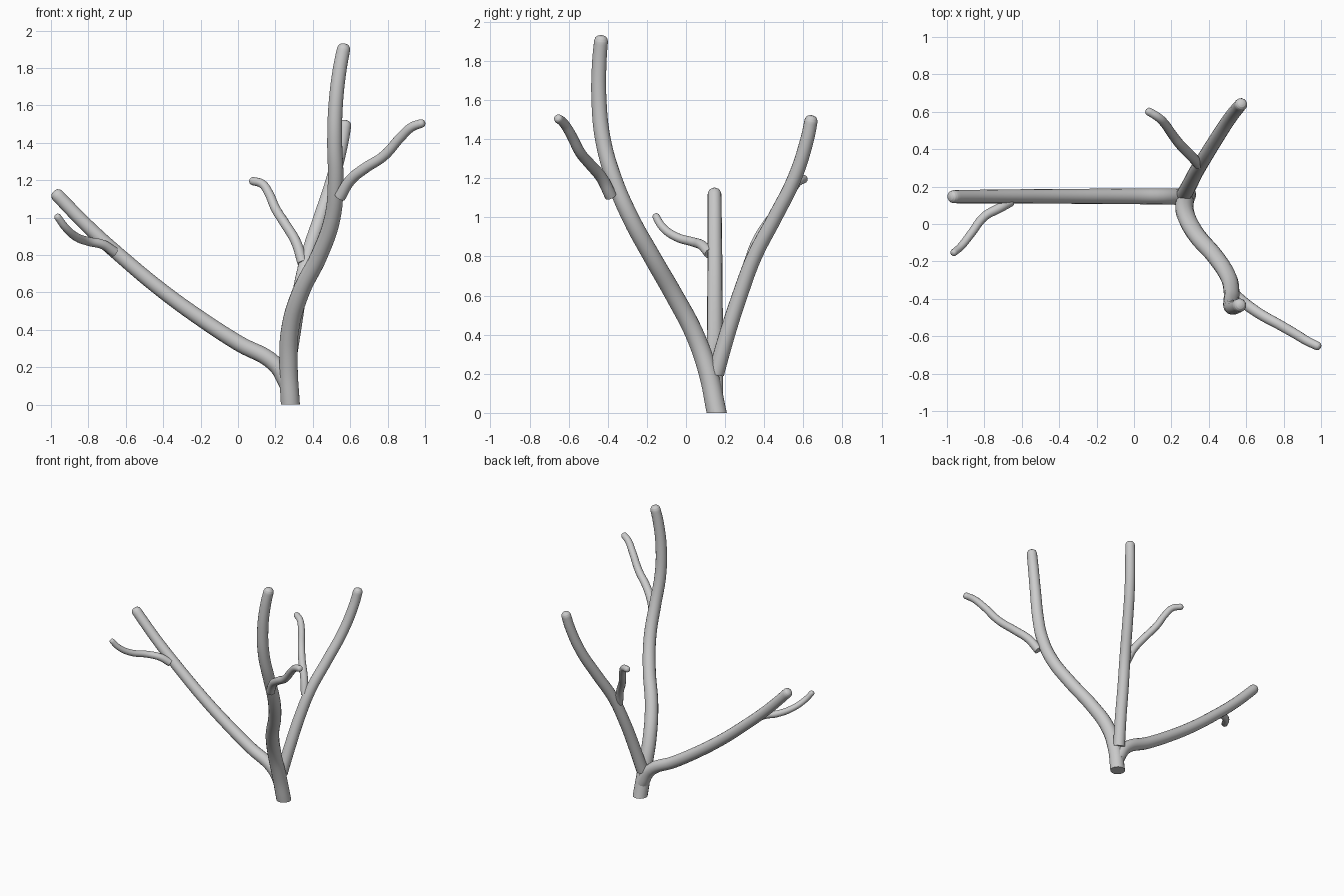
import bpy
import bmesh
from math import radians
from mathutils import Vector

cube = bpy.data.objects.get("Cube")
if cube:
    bpy.data.objects.remove(cube, do_unlink=True)

bark = bpy.data.materials.new("pale_grey_bark")
bark.use_nodes = True
colour = (0.6, 0.6, 0.6, 1)
bark.diffuse_color = colour
bark.node_tree.nodes["Principled BSDF"].inputs["Base Color"].default_value = colour


def branch(name, path, r_start, r_end, cut_base=False):
    """Tapered smooth tube along a path, with a domed tip."""
    pts = [Vector(p) for p in path]
    n = len(pts) - 1
    rings = [(p, r_start + (r_end - r_start) * i / n) for i, p in enumerate(pts[:-1])]
    tip = pts[-1]
    out = (tip - pts[-2]).normalized()
    for back, scale in ((0.8, 1), (0.4, 0.87), (0.12, 0.62), (0, 0.3)):
        rings.append((tip - out * r_end * back, r_end * scale))

    curve = bpy.data.curves.new(name, "CURVE")
    curve.dimensions = "3D"
    curve.bevel_depth = 1
    curve.bevel_resolution = 6
    curve.resolution_u = 6
    curve.use_fill_caps = True
    spline = curve.splines.new("BEZIER")
    spline.bezier_points.add(len(rings) - 1)
    for point, (co, r) in zip(spline.bezier_points, rings):
        point.co = co
        point.radius = r
        point.handle_left_type = point.handle_right_type = "AUTO"
    obj = bpy.data.objects.new(name, curve)
    bpy.context.collection.objects.link(obj)

    bpy.ops.object.select_all(action="DESELECT")
    obj.select_set(True)
    bpy.context.view_layer.objects.active = obj
    bpy.ops.object.convert(target="MESH")
    obj = bpy.context.object
    bm = bmesh.new()
    bm.from_mesh(obj.data)
    bmesh.ops.remove_doubles(bm, verts=bm.verts, dist=0.0001)
    if cut_base:
        # Level the foot with the ground
        cut = bmesh.ops.bisect_plane(bm, geom=bm.verts[:] + bm.edges[:] + bm.faces[:],
                                     plane_co=(0, 0, 0), plane_no=(0, 0, -1),
                                     clear_outer=True)
        edges = [e for e in cut["geom_cut"] if isinstance(e, bmesh.types.BMEdge)]
        bmesh.ops.holes_fill(bm, edges=edges)
    bmesh.ops.recalc_face_normals(bm, faces=bm.faces)
    bm.to_mesh(obj.data)
    bm.free()
    obj.data.materials.clear()
    obj.data.materials.append(bark)
    bpy.ops.object.shade_smooth_by_angle(angle=radians(50))


# Trunk and the two large side branches
branch("trunk", [(.285, .18, -.1), (.28, .157, 0), (.27, .115, .2), (.278, .045, .4),
                 (.335, -.06, .6), (.435, -.175, .8), (.505, -.285, 1), (.522, -.37, 1.2),
                 (.517, -.425, 1.4), (.522, -.445, 1.6), (.545, -.443, 1.8),
                 (.57, -.432, 1.93)], .053, .036, cut_base=True)
branch("right_branch", [(.27, .145, .1), (.2, .147, .215), (0, .148, .33), (-.2, .148, .46),
                        (-.4, .148, .605), (-.6, .148, .77), (-.8, .147, .95),
                        (-.985, .146, 1.14)], .045, .035)
branch("back_branch", [(.265, .153, .2), (.297, .21, .4), (.33, .275, .6), (.375, .35, .8),
                       (.44, .455, 1), (.505, .555, 1.2), (.555, .62, 1.4),
                       (.577, .645, 1.52)], .042, .034)

# Thin twigs
branch("trunk_twig", [(.545, -.385, 1.11), (.6, -.43, 1.2), (.68, -.485, 1.265),
                      (.78, -.54, 1.33), (.87, -.592, 1.43), (.93, -.628, 1.485),
                      (.997, -.66, 1.51)], .031, .023)
branch("back_twig", [(.345, .32, .76), (.31, .36, .87), (.25, .42, .97), (.2, .485, 1.05),
                     (.165, .535, 1.13), (.13, .57, 1.18), (.065, .61, 1.2)], .028, .022)
branch("right_twig", [(-.66, .12, .815), (-.72, .085, .855), (-.8, .04, .873),
                      (-.87, -.05, .9), (-.925, -.12, .95), (-.972, -.16, 1.015)],
       .027, .019)
